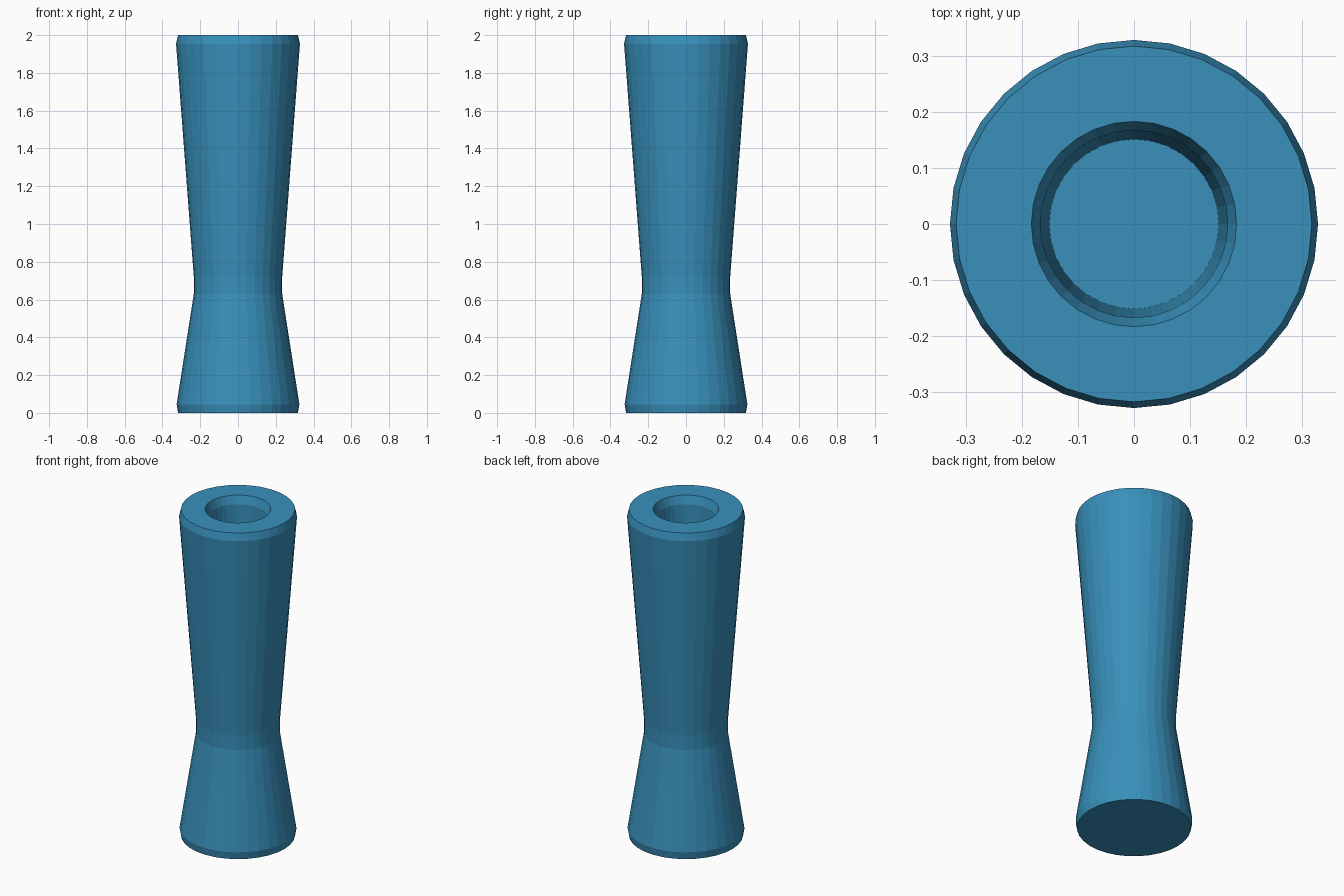
import bpy, bmesh
from math import sin, cos, pi

if "Cube" in bpy.data.objects:
    bpy.data.objects.remove(bpy.data.objects["Cube"])

SIDES = 32

# half profile (radius, height): base, waist, rim, then down into the bore
PROFILE = [
    (0.317, 0.0), (0.325, 0.045),
    (0.234, 0.63), (0.234, 0.72),
    (0.328, 1.955), (0.317, 2.0),
    (0.183, 2.0), (0.167, 1.95), (0.151, 1.2),
]


def lathe(name, profile, sides):
    """Spin a half profile round z and cap both ends."""
    bm = bmesh.new()
    rings = [[bm.verts.new((r * cos(2 * pi * i / sides), r * sin(2 * pi * i / sides), z))
              for i in range(sides)] for r, z in profile]
    for low, high in zip(rings, rings[1:]):
        for i in range(sides):
            j = (i + 1) % sides
            bm.faces.new((low[i], low[j], high[j], high[i]))
    bm.faces.new(rings[0][::-1])
    bm.faces.new(rings[-1])
    bmesh.ops.recalc_face_normals(bm, faces=bm.faces)
    mesh = bpy.data.meshes.new(name)
    bm.to_mesh(mesh)
    bm.free()
    obj = bpy.data.objects.new(name, mesh)
    bpy.context.collection.objects.link(obj)
    return obj


# waisted hollow body
body = lathe("vase_body", PROFILE, SIDES)
blue = bpy.data.materials.new("blue_glaze")
blue.diffuse_color = (0.04, 0.28, 0.50, 1.0)
blue.use_nodes = True
blue.node_tree.nodes["Principled BSDF"].inputs["Base Color"].default_value = blue.diffuse_color
body.data.materials.append(blue)
